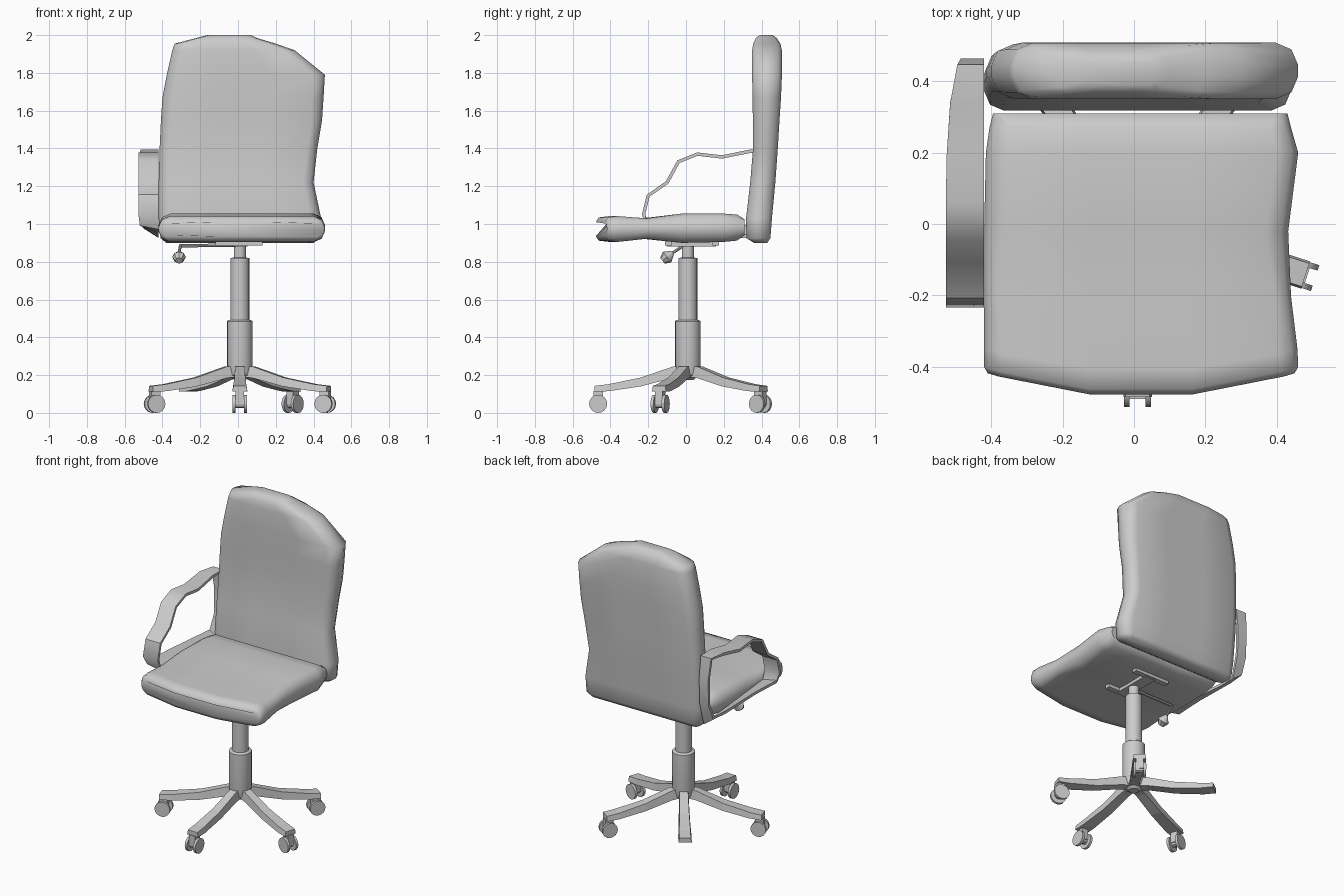
import bpy, bmesh, math
from mathutils import Matrix, Vector

if "Cube" in bpy.data.objects:
    bpy.data.objects.remove(bpy.data.objects["Cube"])

CX, CY = 0.01, 0.01  # centre of the swivel base


def loft(name, rings, loop=False, smooth=None):
    """Skin a list of equal-length point rings; cap the ends unless looped."""
    bm = bmesh.new()
    vs = [[bm.verts.new(p) for p in ring] for ring in rings]
    n, m = len(vs[0]), len(vs)
    for i in range(m if loop else m - 1):
        a, b = vs[i], vs[(i + 1) % m]
        for j in range(n):
            k = (j + 1) % n
            bm.faces.new((a[j], a[k], b[k], b[j]))
    if not loop:
        bm.faces.new(vs[0])
        bm.faces.new(vs[-1])
    bmesh.ops.recalc_face_normals(bm, faces=bm.faces[:])
    me = bpy.data.meshes.new(name)
    bm.to_mesh(me)
    bm.free()
    ob = bpy.data.objects.new(name, me)
    bpy.context.collection.objects.link(ob)
    if smooth:
        finish(ob, smooth)
    return ob


def finish(ob, angle):
    bpy.ops.object.select_all(action='DESELECT')
    bpy.context.view_layer.objects.active = ob
    ob.select_set(True)
    bpy.ops.object.shade_smooth_by_angle(angle=math.radians(angle))


def pad_ring(a0, a1, b0, b1):
    """Rounded rectangle, a = width direction, b = thickness direction."""
    r = 0.4 * (b1 - b0)
    e = 0.3 * r
    t = (a1 - a0) / 3
    low = [(a0, b0 + r), (a0 + e, b0 + e), (a0 + r, b0), (a0 + t, b0)]
    right = [(a1 - t, b0), (a1 - r, b0), (a1 - e, b0 + e), (a1, b0 + r)]
    high = [(a1, b1 - r), (a1 - e, b1 - e), (a1 - r, b1), (a1 - t, b1)]
    left = [(a0 + t, b1), (a0 + r, b1), (a0 + e, b1 - e), (a0, b1 - r)]
    return low + right + high + left


def box(name, x0, x1, y0, y1, z0, z1):
    return loft(name, [[(x0, y0, z), (x1, y0, z), (x1, y1, z), (x0, y1, z)] for z in (z0, z1)])


def circle(r, z, n=20):
    return [(CX + r * math.cos(2 * math.pi * i / n), CY + r * math.sin(2 * math.pi * i / n), z)
            for i in range(n)]


def rod(name, p, q, r1, r2, n=8):
    p, q = Vector(p), Vector(q)
    d = q - p
    bm = bmesh.new()
    M = Matrix.Translation((p + q) / 2) @ d.to_track_quat('Z', 'Y').to_matrix().to_4x4()
    bmesh.ops.create_cone(bm, cap_ends=True, segments=n, radius1=r1, radius2=r2,
                          depth=d.length, matrix=M)
    me = bpy.data.meshes.new(name)
    bm.to_mesh(me)
    bm.free()
    ob = bpy.data.objects.new(name, me)
    bpy.context.collection.objects.link(ob)
    finish(ob, 40)
    return ob


# Seat: sections along y (y, x left, x right, bottom, top), front edge bowed
seat = [(-0.415, -0.41, 0.45, 0.935, 1.01), (-0.40, -0.42, 0.46, 0.912, 1.035),
        (-0.35, -0.42, 0.458, 0.905, 1.042), (-0.20, -0.42, 0.44, 0.922, 1.03),
        (-0.02, -0.42, 0.432, 0.90, 1.055), (0.20, -0.415, 0.46, 0.905, 1.055),
        (0.27, -0.405, 0.44, 0.912, 1.05), (0.31, -0.395, 0.43, 0.94, 1.025)]


def seat_point(x, y, z):
    bow = max(0, min(1, -y / 0.4)) * 0.07 * max(0, 1 - ((x - 0.02) / 0.44) ** 2)
    return (x, y - bow, z)


loft("seat", [[seat_point(x, y, z) for x, z in pad_ring(*s)] for y, *s in seat], smooth=60)

# Backrest: sections along z (z, x left, x right, front, back)
back = [(0.90, -0.38, 0.40, 0.36, 0.43), (0.925, -0.41, 0.435, 0.32, 0.447),
        (1.03, -0.42, 0.44, 0.318, 0.455), (1.22, -0.42, 0.40, 0.34, 0.473),
        (1.40, -0.415, 0.42, 0.355, 0.486), (1.55, -0.408, 0.445, 0.354, 0.495),
        (1.67, -0.40, 0.453, 0.352, 0.503), (1.79, -0.377, 0.46, 0.35, 0.508),
        (1.92, -0.348, 0.30, 0.35, 0.507), (1.955, -0.335, 0.20, 0.356, 0.50),
        (1.985, -0.22, 0.10, 0.37, 0.48), (2.0, -0.16, 0.07, 0.39, 0.46)]
loft("backrest", [[(x, y, z) for x, y in pad_ring(*s)] for z, *s in back], smooth=60)

# Armrest: closed flat strip (y, z, outer x, tilt of inner edge)
arm = [(0.44, 1.385, -0.495, 0), (0.34, 1.385, -0.515, 0), (0.19, 1.355, -0.525, 0),
       (0.06, 1.37, -0.527, 0), (-0.04, 1.33, -0.527, 0), (-0.10, 1.22, -0.527, 0),
       (-0.20, 1.15, -0.527, 0), (-0.225, 1.05, -0.527, 0), (-0.20, 1.0, -0.52, 0.02),
       (0.0, 1.0, -0.51, 0.04), (0.30, 0.985, -0.50, 0.05), (0.41, 0.985, -0.49, 0.05),
       (0.45, 1.08, -0.485, 0), (0.455, 1.25, -0.485, 0)]
rings = []
for i, (y, z, xo, tilt) in enumerate(arm):
    p, q = arm[i - 1], arm[(i + 1) % len(arm)]
    d = Vector((q[0] - p[0], q[1] - p[1])).normalized()
    ny, nz = d.y * 0.009, -d.x * 0.009
    rings.append([(xo, y + ny, z + nz), (-0.42, y + ny, z + nz - tilt),
                  (-0.42, y - ny, z - nz - tilt), (xo, y - ny, z - nz)])
loft("armrest", rings, loop=True, smooth=40)

# Gas column with stepped sleeves
loft("column", [circle(r, z) for r, z in
                [(0.03, 0.175), (0.06, 0.2), (0.068, 0.25), (0.068, 0.485), (0.062, 0.49),
                 (0.05, 0.492), (0.05, 0.82), (0.032, 0.822), (0.032, 0.9)]], smooth=35)

# H-shaped bracket under the seat
box("bracket_rear", -0.12, 0.13, 0.14, 0.175, 0.885, 0.912)
box("bracket_front", -0.12, 0.13, -0.11, -0.075, 0.885, 0.93)
box("bracket_middle", -0.03, 0.05, -0.1, 0.16, 0.882, 0.91)

# Height lever with knob
rod("lever_arm", (-0.0, -0.01, 0.888), (-0.305, -0.01, 0.885), 0.009, 0.009)
rod("lever_drop", (-0.305, -0.008, 0.888), (-0.312, -0.075, 0.845), 0.008, 0.008)
rod("lever_knob_top", (-0.312, -0.07, 0.85), (-0.312, -0.1, 0.825), 0.01, 0.036)
rod("lever_knob_tip", (-0.312, -0.1, 0.825), (-0.312, -0.125, 0.806), 0.036, 0.02)

# Five legs and casters; the rear left leg has lost its caster
leg = [(0.03, 0.19, 0.25, 0.03), (0.08, 0.185, 0.245, 0.03), (0.25, 0.14, 0.187, 0.034),
       (0.42, 0.115, 0.152, 0.04), (0.495, 0.112, 0.143, 0.04)]
for i, deg in enumerate((-90, -18, 54, 126, 198)):
    M = Matrix.Translation((CX, CY, 0)) @ Matrix.Rotation(math.radians(deg), 4, 'Z')
    parts = [loft(f"leg_{i}", [[(r, -w, z0), (r, w, z0), (r, w * 0.85, z1), (r, -w * 0.85, z1)]
                               for r, z0, z1, w in leg])]
    if deg != 126:
        parts.append(box(f"caster_fork_{i}", 0.45, 0.5, -0.022, 0.022, 0.045, 0.115))
        parts.append(rod(f"caster_axle_{i}", (0.475, -0.03, 0.048), (0.475, 0.03, 0.048), 0.022, 0.022))
        for s in (-1, 1):
            parts.append(rod(f"caster_wheel_{i}_{'a' if s < 0 else 'b'}", (0.475, s * 0.022, 0.048),
                             (0.475, s * 0.038, 0.048), 0.048, 0.048, 16))
    for ob in parts:
        ob.data.transform(M)
